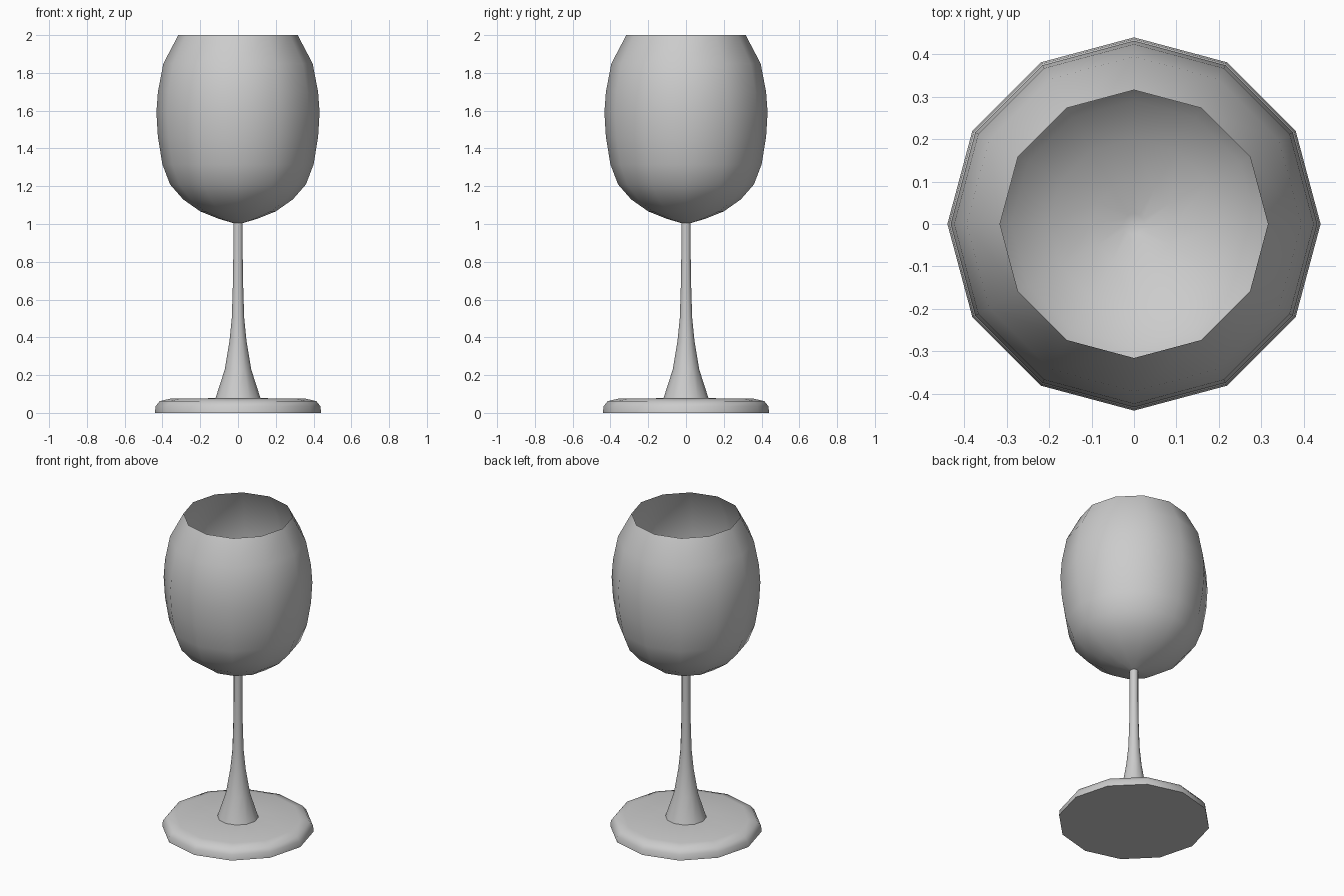
import bpy, bmesh, math

if "Cube" in bpy.data.objects:
    bpy.data.objects.remove(bpy.data.objects["Cube"])

SIDES = 12


def lathe(name, profile, angle):
    """Revolve an (r, z) profile about z; a radius of 0 closes with a point."""
    bm = bmesh.new()
    rings = []
    for r, z in profile:
        if r == 0:
            rings.append([bm.verts.new((0, 0, z))] * SIDES)
        else:
            rings.append([bm.verts.new((r * math.cos(2 * math.pi * i / SIDES),
                                        r * math.sin(2 * math.pi * i / SIDES), z))
                          for i in range(SIDES)])
    for a, b in zip(rings, rings[1:]):
        for i in range(SIDES):
            j = (i + 1) % SIDES
            bm.faces.new(list(dict.fromkeys((a[i], a[j], b[j], b[i]))))
    mesh = bpy.data.meshes.new(name)
    bm.to_mesh(mesh)
    bm.free()
    obj = bpy.data.objects.new(name, mesh)
    bpy.context.collection.objects.link(obj)
    bpy.ops.object.select_all(action='DESELECT')
    obj.select_set(True)
    bpy.context.view_layer.objects.active = obj
    bpy.ops.object.shade_smooth_by_angle(angle=math.radians(angle))
    return obj


# Flat foot with a rounded upper edge
lathe("foot", [(0, 0), (0.44, 0), (0.436, 0.035), (0.415, 0.062),
               (0.36, 0.075), (0.12, 0.078), (0, 0.078)], 50)

# Flared stem
lathe("stem", [(0.12, 0.075), (0.07, 0.23), (0.045, 0.38), (0.033, 0.5),
               (0.028, 0.65), (0.025, 0.82), (0.025, 1.01)], 50)

# Thin-walled open bowl
lathe("bowl", [(0, 1.0), (0.025, 1.005), (0.1, 1.027), (0.2, 1.067), (0.29, 1.13),
               (0.36, 1.21), (0.40, 1.315), (0.424, 1.46), (0.432, 1.59),
               (0.424, 1.70), (0.395, 1.85), (0.316, 2.0)], 60)
